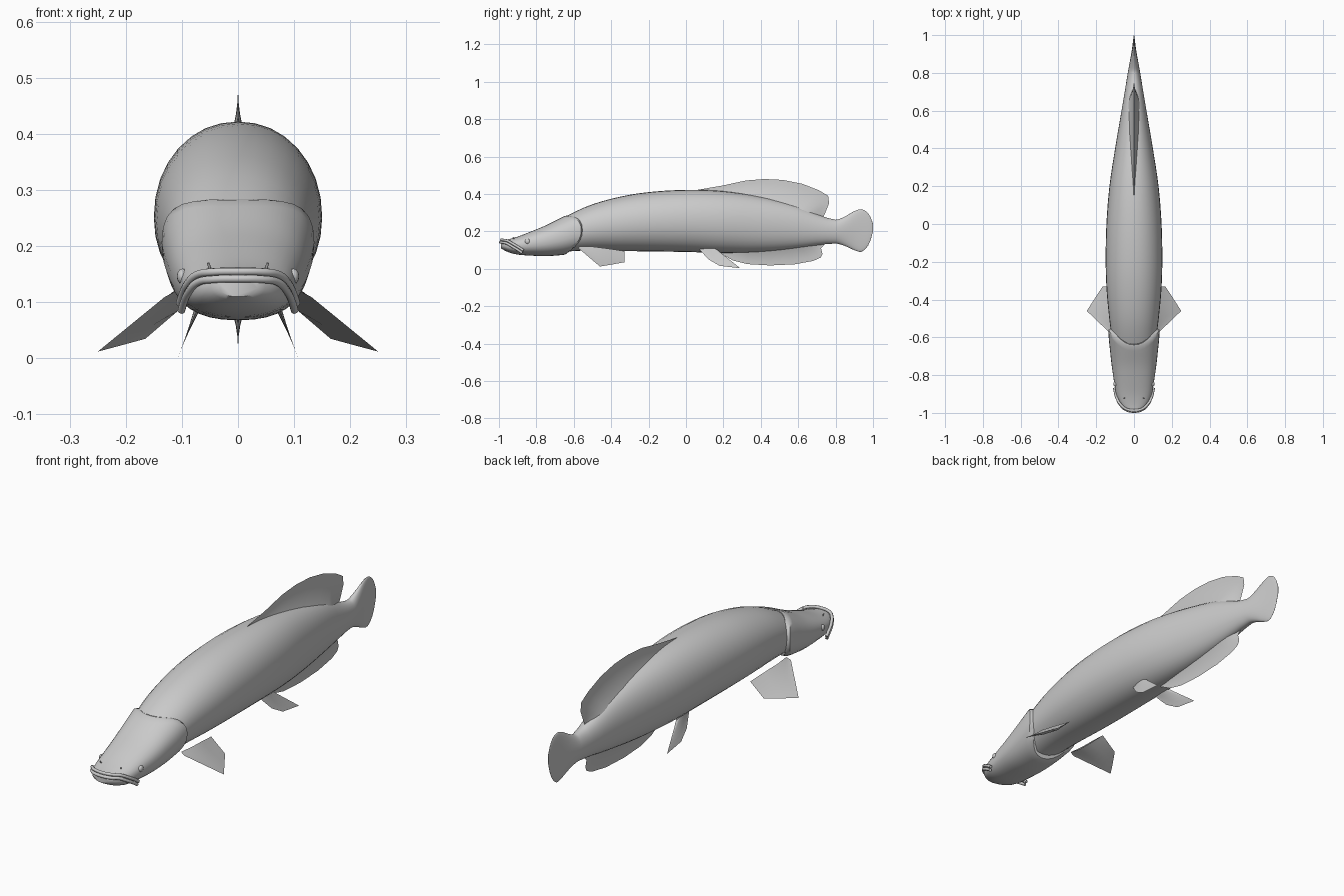
import bpy, bmesh, math
from mathutils import Vector

if "Cube" in bpy.data.objects:
    bpy.data.objects.remove(bpy.data.objects["Cube"])

grey = bpy.data.materials.new("grey skin")
grey.diffuse_color = (0.6, 0.6, 0.6, 1)
grey.use_nodes = True
grey.node_tree.nodes["Principled BSDF"].inputs["Base Color"].default_value = grey.diffuse_color


def finish(name, bm, angle=50):
    bmesh.ops.remove_doubles(bm, verts=bm.verts, dist=1e-5)
    bmesh.ops.recalc_face_normals(bm, faces=bm.faces)
    mesh = bpy.data.meshes.new(name)
    bm.to_mesh(mesh)
    bm.free()
    ob = bpy.data.objects.new(name, mesh)
    bpy.context.collection.objects.link(ob)
    mesh.materials.append(grey)
    bpy.ops.object.select_all(action='DESELECT')
    ob.select_set(True)
    bpy.context.view_layer.objects.active = ob
    bpy.ops.object.shade_smooth_by_angle(angle=math.radians(angle))
    return ob


def profile(table, y):
    """Smooth lookup of (top, bottom, half width) at y."""
    y = min(max(y, table[0][0]), table[-1][0])
    i = max(k for k in range(len(table) - 1) if table[k][0] <= y)

    def slope(k, c):
        a, b = table[max(k - 1, 0)], table[min(k + 1, len(table) - 1)]
        return (b[c] - a[c]) / (b[0] - a[0])
    p, q = table[i], table[i + 1]
    h = q[0] - p[0]
    t = (y - p[0]) / h
    return [(2*t**3 - 3*t*t + 1) * p[c] + (t**3 - 2*t*t + t) * h * slope(i, c)
            + (3*t*t - 2*t**3) * q[c] + (t**3 - t*t) * h * slope(i + 1, c)
            for c in (1, 2, 3)]


def loft(name, table, ys, power, shear=0, rim=None, sides=32):
    """Oval rings along y; shear sweeps the rear edge forward at top and bottom."""
    bm = bmesh.new()
    rings = []
    for j, y in enumerate(ys):
        k = min(max((y + 0.78) / 0.2, 0), 1)
        ring = []
        for i in range(sides):
            a = 2 * math.pi * i / sides
            c, s = math.cos(a), math.sin(a)
            yy = y - shear * k * s * s
            top, bot, w = profile(table, yy)
            x = math.copysign(abs(c) ** (2 / power), c) * w
            z = math.copysign(abs(s) ** (2 / power), s) * (top - bot) / 2
            if rim and j == len(ys) - 1:
                x, z = x * rim, z * 0.97
            ring.append(bm.verts.new((x, yy, (top + bot) / 2 + z)))
        rings.append(ring)
    for a, b in zip(rings, rings[1:]):
        for i in range(sides):
            n = (i + 1) % sides
            bm.faces.new((a[i], a[n], b[n], b[i]))
    bm.faces.new(rings[0])
    bm.faces.new(rings[-1])
    return finish(name, bm)


def fin(name, root, edge, thick, normal, rows=6):
    """Blade thick at its root and sharp at its outer edge."""
    bm = bmesh.new()
    n = len(root)
    normal = Vector(normal).normalized()
    for side in (1, -1):
        grid = []
        for i in range(n):
            a, b = Vector(root[i]), Vector(edge[i])
            bulge = math.sin(math.pi * i / (n - 1)) ** 0.6 if 0 < i < n - 1 else 0
            grid.append([bm.verts.new(a.lerp(b, r / rows) + normal * side * thick
                                      * bulge * (1 - r / rows) ** 2) for r in range(rows + 1)])
        for p, q in zip(grid, grid[1:]):
            for r in range(rows):
                bm.faces.new((p[r], p[r + 1], q[r + 1], q[r]))
    return finish(name, bm)


def tube(name, pts, radius):
    cu = bpy.data.curves.new(name, 'CURVE')
    cu.dimensions = '3D'
    cu.bevel_depth, cu.bevel_resolution, cu.use_fill_caps = radius, 2, True
    cu.resolution_u = 4
    sp = cu.splines.new('BEZIER')
    sp.bezier_points.add(len(pts) - 1)
    for bp, p in zip(sp.bezier_points, pts):
        bp.co = p
        bp.handle_left_type = bp.handle_right_type = 'AUTO'
    ob = bpy.data.objects.new(name, cu)
    cu.materials.append(grey)
    bpy.context.collection.objects.link(ob)
    bpy.ops.object.select_all(action='DESELECT')
    ob.select_set(True)
    bpy.context.view_layer.objects.active = ob
    bpy.ops.object.convert(target='MESH')
    bpy.ops.object.shade_smooth_by_angle(angle=math.radians(60))


# Body running into the flat tail fin: y, top, bottom, half width
body = [(-.70, .25, .085, .105), (-.6, .302, .095, .118), (-.5, .345, .098, .131),
        (-.35, .386, .095, .145), (-.2, .41, .093, .15), (0, .422, .09, .146),
        (.2, .415, .085, .13), (.4, .385, .09, .1), (.6, .335, .11, .066),
        (.72, .285, .128, .046), (.8, .262, .135, .033), (.85, .28, .122, .024),
        (.9, .308, .1, .015), (.94, .318, .092, .009), (.98, .29, .135, .004),
        (1.0, .24, .2, .001)]
ys = [-.7 + 1.5 * i / 30 for i in range(30)] + [.8 + .2 * i / 16 for i in range(17)]
loft("body_and_tail", body, ys, 2.1)

# Head with gill covers that step down onto the body
head = [(-.99, .15, .11, .035), (-.97, .153, .098, .06), (-.94, .16, .085, .08),
        (-.9, .172, .076, .095), (-.84, .195, .071, .105), (-.75, .232, .068, .118),
        (-.66, .277, .074, .128), (-.6, .306, .085, .134), (-.54, .33, .094, .137)]
ys = [-.99, -.98, -.97, -.955, -.94, -.92] + [-.9 + .34 * i / 14 for i in range(15)] + [-.55]
loft("head", head, ys, 2.3, shear=.09, rim=.86)

# Lips
half = [(.104, -.87, .098), (.1, -.89, .112), (.09, -.925, .133),
        (.073, -.953, .149), (.045, -.978, .154)]
lip = half + [(0, -.987, .155)] + [(-x, y, z) for x, y, z in reversed(half)]
tube("upper_lip", lip, .007)
tube("lower_lip", [(x * .97, y - .006, z - .013) for x, y, z in lip], .007)

# Dorsal and anal fins
d_edge = [(.05, .42), (.2, .446), (.32, .472), (.42, .48), (.52, .475), (.62, .455),
          (.71, .42), (.76, .39), (.765, .35), (.745, .30), (.735, .28), (.76, .262)]
d_root = [(.05, .38), (.2, .375), (.3, .36), (.4, .345), (.48, .33), (.55, .31),
          (.6, .3), (.63, .29), (.65, .28), (.68, .26), (.71, .25), (.74, .24)]
a_edge = [(.18, .085), (.25, .045), (.33, .025), (.45, .018), (.58, .024),
          (.68, .042), (.72, .06), (.73, .08), (.722, .11), (.74, .13)]
a_root = [(.18, .12), (.26, .125), (.33, .13), (.42, .14), (.5, .15),
          (.57, .155), (.62, .16), (.65, .165), (.68, .17), (.72, .17)]
for name, r, e in (("dorsal_fin", d_root, d_edge), ("anal_fin", a_root, a_edge)):
    fin(name, [(0, *p) for p in r], [(0, *p) for p in e], .04, (1, 0, 0))

# Paired parts
pel_root = [(.075, .115), (.1, .11), (.12, .11), (.14, .108), (.155, .105), (.17, .1)]
pel_edge = [(.075, .1), (.12, .05), (.18, .016), (.29, .003), (.25, .035), (.18, .09)]
pec_root = [(.11, -.57, .12), (.11, -.5, .11), (.1, -.42, .1), (.095, -.33, .095)]
pec_edge = [(.13, -.575, .11), (.25, -.46, .012), (.205, -.39, .024), (.165, -.33, .035)]
for s, side in ((1, "right"), (-1, "left")):
    fin(side + "_pelvic_fin", [(s * (.108 - .4 * z), y, z) for y, z in pel_root],
        [(s * (.108 - .4 * z), y, z) for y, z in pel_edge], .008, (s, 0, .4))
    fin(side + "_pectoral_fin", [(s * x, y, z) for x, y, z in pec_root],
        [(s * x, y, z) for x, y, z in pec_edge], .012, (.62 * s, 0, .78))
    # Eye
    bm = bmesh.new()
    bmesh.ops.create_uvsphere(bm, u_segments=16, v_segments=10, radius=.014)
    bmesh.ops.scale(bm, vec=(.7, 1, 1), verts=bm.verts)
    bmesh.ops.translate(bm, vec=(s * .099, -.847, .146), verts=bm.verts)
    finish(side + "_eye", bm)
    # Nostril stalk
    tube(side + "_nostril", [(s * .048, -.915, .152), (s * .053, -.925, .17)], .0025)
